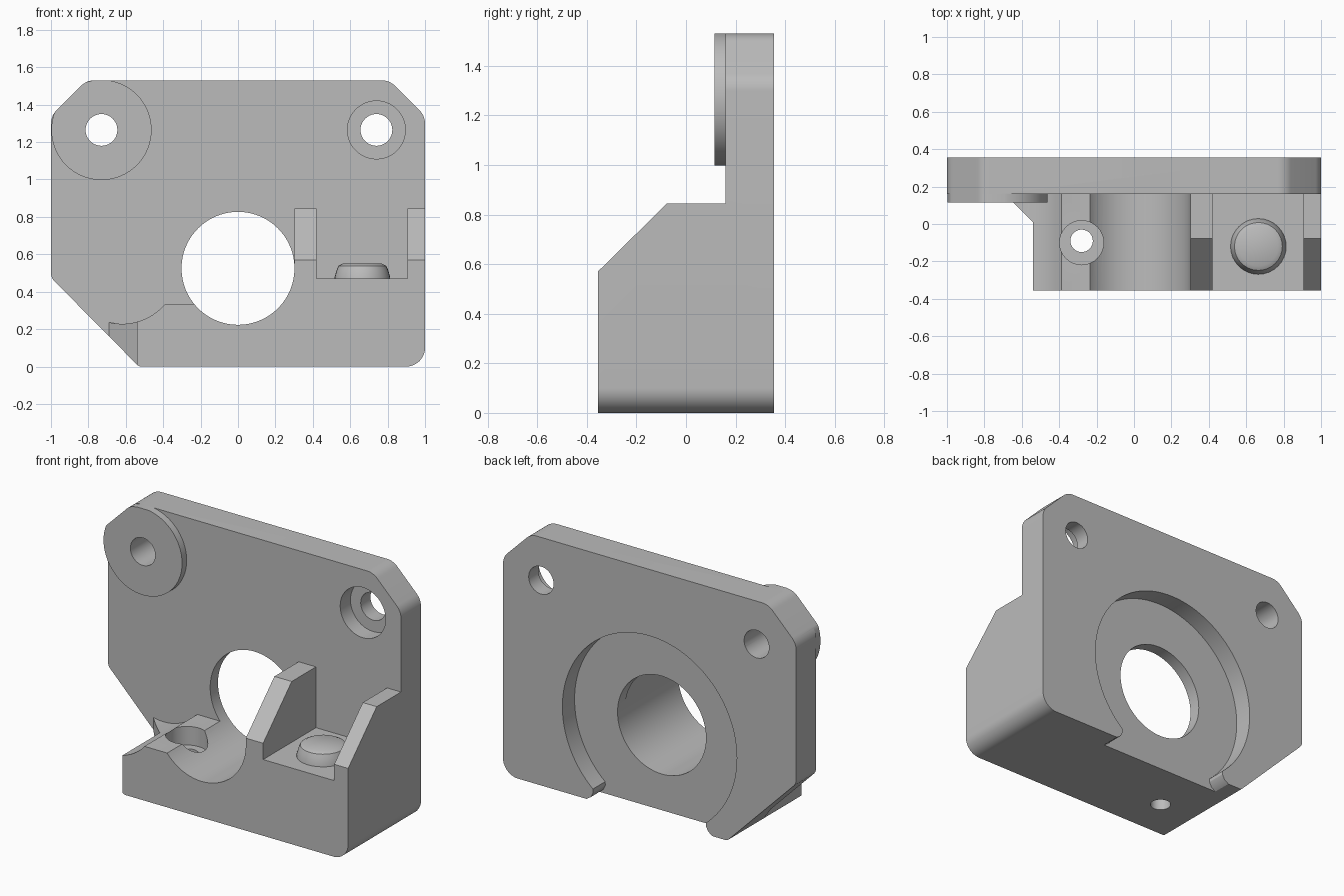
import bpy, bmesh, math
from mathutils import Vector

cube = bpy.data.objects.get("Cube")
if cube:
    bpy.data.objects.remove(cube, do_unlink=True)

grey = bpy.data.materials.new("plain_grey")
grey.use_nodes = True
colour = (0.5, 0.5, 0.5, 1)
grey.diffuse_color = colour
grey.node_tree.nodes["Principled BSDF"].inputs["Base Color"].default_value = colour


def make(name, bm):
    bmesh.ops.recalc_face_normals(bm, faces=bm.faces)
    mesh = bpy.data.meshes.new(name)
    bm.to_mesh(mesh)
    bm.free()
    mesh.materials.append(grey)
    ob = bpy.data.objects.new(name, mesh)
    bpy.context.collection.objects.link(ob)
    return ob


def prism(name, pts, axis, lo, hi):
    """Extrude a 2D profile along an axis; profile uses the other two axes in order."""
    def place(p, t):
        c = list(p)
        c.insert("xyz".index(axis), t)
        return c
    bm = bmesh.new()
    face = bm.faces.new([bm.verts.new(place(p, lo)) for p in pts])
    ext = bmesh.ops.extrude_face_region(bm, geom=[face])["geom"]
    shift = Vector(place((0, 0), hi - lo))
    bmesh.ops.translate(bm, vec=shift, verts=[v for v in ext if isinstance(v, bmesh.types.BMVert)])
    return make(name, bm)


def arc(cx, cy, r, a0, a1, n):
    angles = [math.radians(a0 + (a1 - a0) * i / n) for i in range(n + 1)]
    return [(cx + r * math.cos(a), cy + r * math.sin(a)) for a in angles]


def cylinder(name, centre, r, axis, lo, hi, n=64):
    return prism(name, arc(*centre, r, 0, 360, n)[:-1], axis, lo, hi)


def rounded(corners, steps=8):
    """Fillet each (x, z, radius) corner of a convex outline."""
    out = []
    for i, (x, z, r) in enumerate(corners):
        p = Vector((x, z))
        a = (Vector(corners[i - 1][:2]) - p).normalized()
        b = (Vector(corners[(i + 1) % len(corners)][:2]) - p).normalized()
        half = a.angle(b) / 2
        start, end = p + a * r / math.tan(half), p + b * r / math.tan(half)
        c = p + (a + b).normalized() * r / math.sin(half)
        for k in range(steps + 1):
            d = start.lerp(end, k / steps) - c
            out.append(tuple(c + d.normalized() * r))
    return out


def cut(target, cutter):
    mod = target.modifiers.new("cut", 'BOOLEAN')
    mod.operation = 'DIFFERENCE'
    mod.solver = 'EXACT'
    mod.object = cutter
    bpy.context.view_layer.objects.active = target
    bpy.ops.object.modifier_apply(modifier=mod.name)
    bpy.data.objects.remove(cutter, do_unlink=True)


FRONT, BACK, PLATE = -0.355, 0.355, 0.16
BORE = (0, 0.525)
BOSS = (-0.73, 1.265)
SCREW = (0.74, 1.265)

# Full-depth body outline
bracket = prism("bracket", rounded([
    (-0.53, 0, 0.03), (1, 0, 0.1), (1, 1.34, 0.1), (0.81, 1.53, 0.1),
    (-0.81, 1.53, 0.1), (-1, 1.34, 0.1), (-1, 0.475, 0.06)]), 'y', FRONT, BACK)

# Clear the space in front of the plate, leaving the raised boss
dip = arc(-0.62, 0.53, 0.302, 256, 320, 14)
clearance = prism("clearance", [(-1.3, dip[0][1])] + dip + [
    (-0.385, 0.335), (0, 0.335), (0, 0.525), (0.302, 0.525),
    (0.302, 0.845), (1.3, 0.845), (1.3, 1.8), (-1.3, 1.8)], 'y', -0.6, PLATE)
cut(clearance, cylinder("boss_core", BOSS, 0.268, 'y', 0.115, 0.3))
cut(bracket, clearance)

# Left side with its angled gusset
cut(bracket, prism("side_cut", [(-0.54, -0.6), (-0.54, 0.01), (-0.69, PLATE),
                                (-1.3, PLATE), (-1.3, -0.6)], 'z', -0.3, 0.6))

# Sloped front of the two ribs, and the pocket between them
cut(bracket, prism("rib_slope", [(-0.455, 0.472), (-0.455, 0.95), (0.03, 0.95)],
                   'x', 0.2, 1.3))
cut(bracket, prism("pocket", [(0.42, 0.47), (0.905, 0.47), (0.905, 1), (0.42, 1)],
                   'y', -0.6, PLATE))

# Central bore and the round recess in the back, open at the bottom
cut(bracket, cylinder("bore", BORE, 0.302, 'y', -0.6, 0.6, 96))
lip = [(-0.44, -0.1), (-0.43, 0), (-0.4, 0.02), (-0.385, 0.05)]
ring = arc(*BORE, 0.595, 229.5, -49.5, 90)
cut(bracket, prism("back_recess", lip + ring + [(-x, z) for x, z in reversed(lip)],
                   'y', 0.236, 0.6))

# Screw holes through the plate, one counterbored
for spot in (BOSS, SCREW):
    cut(bracket, cylinder("plate_hole", spot, 0.085, 'y', -0.1, 0.6, 40))
cut(bracket, cylinder("counterbore", SCREW, 0.155, 'y', -0.1, 0.26, 48))

# Vertical screw hole in the left foot
cut(bracket, cylinder("foot_hole", (-0.28, -0.09), 0.06, 'z', -0.2, 0.6, 32))
cut(bracket, cylinder("foot_counterbore", (-0.28, -0.1), 0.118, 'z', 0.22, 0.6, 32))

# Low domed button on the pocket floor
bm = bmesh.new()
profile = [(0.15, 0.46), (0.148, 0.48), (0.138, 0.515), (0.128, 0.538), (0.105, 0.55)]
rings = [[bm.verts.new((x, y, z)) for x, y in arc(0.665, -0.12, r, 0, 360, 32)[:-1]]
         for r, z in profile]
for low, high in zip(rings, rings[1:]):
    for i in range(32):
        j = (i + 1) % 32
        bm.faces.new((low[i], low[j], high[j], high[i]))
bm.faces.new(rings[0])
bm.faces.new(rings[-1])
button = make("pocket_button", bm)

for ob in (bracket, button):
    bpy.ops.object.select_all(action='DESELECT')
    ob.select_set(True)
    bpy.context.view_layer.objects.active = ob
    bpy.ops.object.shade_smooth_by_angle(angle=math.radians(30))
